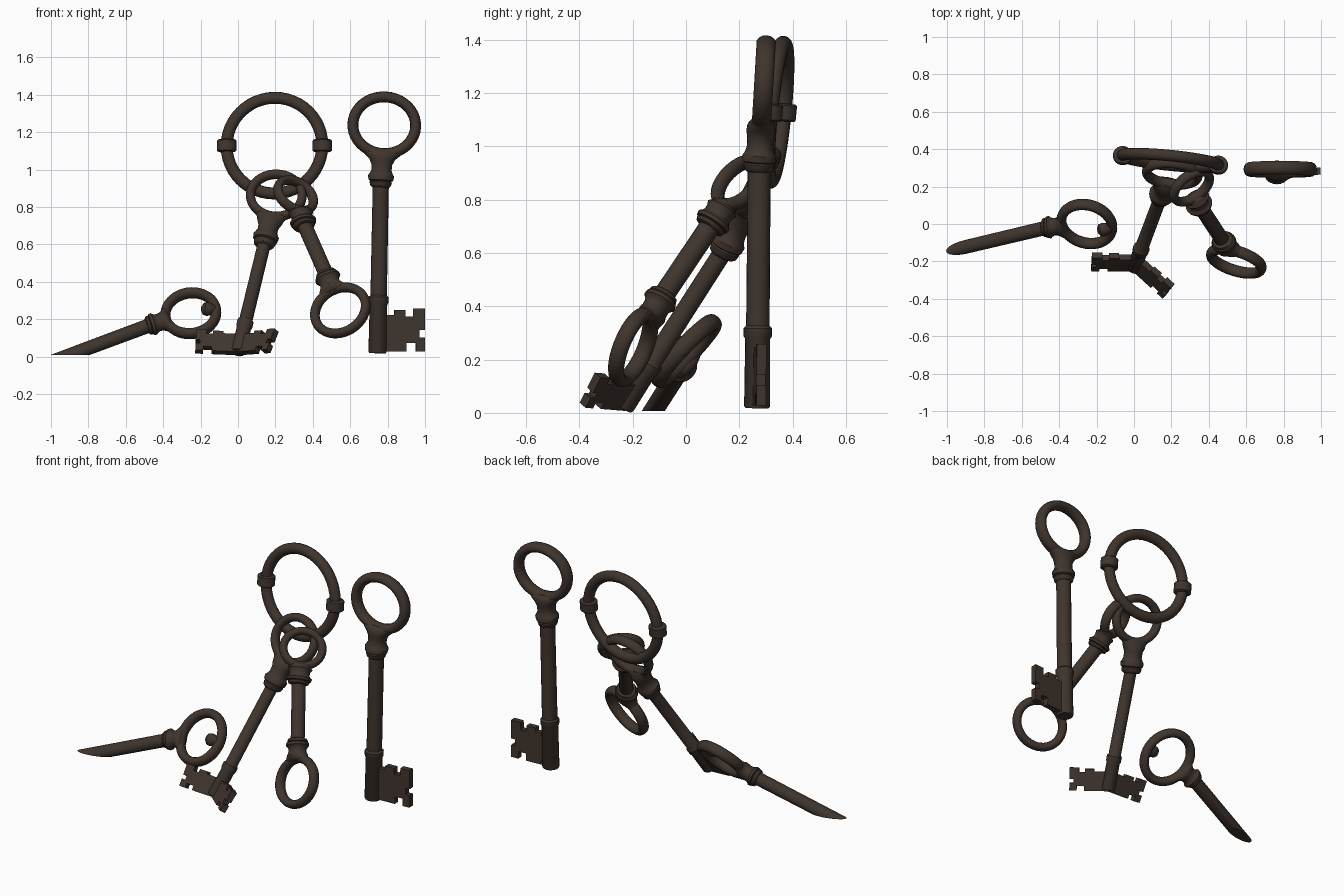
import bpy, bmesh, math
from mathutils import Vector, Matrix

if "Cube" in bpy.data.objects:
    bpy.data.objects.remove(bpy.data.objects["Cube"])

iron = bpy.data.materials.new("dark_brown_iron")
iron.diffuse_color = (0.05, 0.035, 0.027, 1)
iron.use_nodes = True
iron.node_tree.nodes["Principled BSDF"].inputs["Base Color"].default_value = iron.diffuse_color
TAU = 2 * math.pi


def frame(origin, axis, side):
    """Local x = side, local z = axis, local y = plane normal."""
    z = Vector(axis).normalized()
    x = Vector(side)
    x = (x - z * x.dot(z)).normalized()
    y = z.cross(x)
    m = Matrix((x, y, z)).transposed().to_4x4()
    m.translation = Vector(origin)
    return m


def finish(name, bm, m):
    bm.transform(m)
    bmesh.ops.recalc_face_normals(bm, faces=bm.faces)
    me = bpy.data.meshes.new(name)
    bm.to_mesh(me)
    bm.free()
    me.materials.append(iron)
    ob = bpy.data.objects.new(name, me)
    bpy.context.collection.objects.link(ob)
    bpy.context.view_layer.objects.active = ob
    ob.select_set(True)
    bpy.ops.object.shade_smooth_by_angle(angle=math.radians(40))
    ob.select_set(False)
    return ob


def skin(bm, rings, closed=False):
    """Join successive rings of points with quads."""
    vs = [[bm.verts.new(p) for p in r] for r in rings]
    n = len(vs[0])
    for i in range(len(vs) if closed else len(vs) - 1):
        a, b = vs[i], vs[(i + 1) % len(vs)]
        for j in range(n):
            bm.faces.new((a[j], a[(j + 1) % n], b[(j + 1) % n], b[j]))
    if not closed:
        bm.faces.new(vs[0])
        bm.faces.new(vs[-1])


def loft(name, m, stations, sides=20, floor=None):
    """Elliptical sections (z, width, thickness) along local z."""
    bm = bmesh.new()
    skin(bm, [[(w * math.cos(TAU * j / sides), t * math.sin(TAU * j / sides), z)
               for j in range(sides)] for z, w, t in stations])
    if floor is not None:
        p = m.inverted() @ Vector((0, 0, floor))
        nrm = m.to_3x3().inverted() @ Vector((0, 0, 1))
        cut = bmesh.ops.bisect_plane(bm, geom=bm.verts[:] + bm.edges[:] + bm.faces[:],
                                     plane_co=p, plane_no=nrm, clear_inner=True)
        bmesh.ops.edgeloop_fill(bm, edges=[e for e in cut["geom_cut"]
                                           if isinstance(e, bmesh.types.BMEdge)])
    return finish(name, bm, m)


def hoop(name, m, ra, rb, a, b, seg=40, sides=14):
    """Oval ring in the local xz plane with an oval section."""
    bm = bmesh.new()
    rings = []
    for i in range(seg):
        c, s = math.cos(TAU * i / seg), math.sin(TAU * i / seg)
        rings.append([((ra + a * math.cos(TAU * j / sides)) * c,
                       b * math.sin(TAU * j / sides),
                       (rb + a * math.cos(TAU * j / sides)) * s) for j in range(sides)])
    skin(bm, rings, closed=True)
    return finish(name, bm, m)


def head(name, collar, bow, side, k, neck=None):
    """Oval bow, flared neck and collar bead; k scales the bow, neck the neck."""
    neck = neck or k
    axis = Vector(bow) - Vector(collar)
    m, dist = frame(bow, axis, side), axis.length
    ks = max(k, .8)
    hoop(name + "_bow", m, .168 * k, .152 * k, .027 * ks + .002, .037 * ks)
    end = .133 * k
    prof = [(1.3, .044, .044), (1.25, .054, .054), (1.12, .060, .058), (1.08, .056, .054),
            (1.05, .066, .062), (.9, .070, .064), (.82, .062, .056), (.7, .054, .050),
            (.5, .056, .050), (.33, .068, .054)]
    top = [(.2, .090, .054), (.08, .108, .046), (0, .106, .032)]
    loft(name + "_neck", m, [(-(end + (dist - end) * f), w * neck, t * neck) for f, w, t in prof]
         + [(-(end + (dist - end) * f), w * k, t * ks) for f, w, t in top])


def shaft(name, a, b, prof, floor=None):
    axis = Vector(b) - Vector(a)
    m = frame(a, axis, (1, 0, 0) if abs(axis.normalized().x) < .8 else (0, 1, 0))
    loft(name, m, [(z, r, r) for z, r in prof], floor=floor)
    return axis


def bit(name, tip, axis, side, ku=1, kz=1, th=.036):
    """Notched plate that works the lock."""
    outline = [(0, .01), (.155, .01), (.155, .055), (.205, .055), (.205, .01), (.252, .01),
               (.252, .085), (.225, .085), (.225, .125), (.252, .125), (.252, .24),
               (.19, .24), (.19, .195), (.15, .195), (.15, .23), (.09, .23),
               (.09, .205), (0, .205)]
    bm = bmesh.new()
    f = bm.faces.new([bm.verts.new((u * ku, -th / 2, z * kz)) for u, z in outline])
    ext = bmesh.ops.extrude_face_region(bm, geom=[f])
    bmesh.ops.translate(bm, vec=(0, th, 0),
                        verts=[v for v in ext["geom"] if isinstance(v, bmesh.types.BMVert)])
    s = Vector(side).normalized()
    finish(name, bm, frame(tip, axis - s * s.dot(axis), s))


def key_profile(length, k, sleeve):
    """Stem with a thicker sleeve at the bit end."""
    return [(0, .044 * k), (.008, .049 * k), (sleeve - .03, .047 * k), (sleeve - .02, .053 * k),
            (sleeve + .01, .054 * k), (sleeve + .02, .044 * k), (length, .043 * k)]


# Key ring with two joint collars
rc, rside, rup = Vector((.195, .34, 1.128)), Vector((1, -.1, 0)), Vector((0, .1, 1))
hoop("key_ring", frame(rc, rup, rside), .257, .257, .032, .031, seg=48)
for label, sgn in (("left", -1), ("right", 1)):
    m = frame(rc + rside.normalized() * .257 * sgn, rup, rside)
    loft(label + "_ring_collar", m, [(-.033, .044, .042), (-.027, .052, .049),
                                     (.027, .052, .049), (.033, .044, .042)])

# Upright key
tip, col, bow = (.746, .267, .018), (.764, .275, .95), (.782, .292, 1.237)
ax = shaft("upright_key_shaft", tip, col, key_profile(.932, 1, .29))
head("upright_key", col, bow, (1, 0, 0), 1)
bit("upright_key_bit", tip, ax, (1, .06, 0))

# Leaning key with two bits
tip, col, bow = Vector((0, -.235, .022)), (.147, .155, .63), (.205, .27, .862)
ax = shaft("leaning_key_shaft", tip, col, key_profile(.74, .82, .19))
head("leaning_key", col, bow, (.96, -.15, -.15), .83, 1.0)
root = tip - ax.normalized() * .012
bit("leaning_key_right_bit", root, ax, (.17, -.155, .012), .88, .58)
bit("leaning_key_left_bit", root, ax, (-.2, .0, .008), .9, .58)

# Hanging link with a bow at each end
lo, hi = Vector((.478, -.095, .425)), Vector((.35, .1, .715))
shaft("link_shaft", lo, hi, [(0, .04), ((hi - lo).length, .04)])
head("link_lower", lo, (.547, -.198, .247), (.88, -.1, .47), .86, 1.0)
head("link_upper", hi, (.308, .2, .862), (.74, .55, -.04), .66, 1.05)

# Fallen key, its stem sunk into the ground
base, col, bow = Vector((-.89, -.12, .012)), Vector((-.46, -.018, .172)), Vector((-.252, .0, .232))
d = (col - base).normalized()
shaft("fallen_key_shaft", base - d * .3, col,
      [(0, .036), (.3 + (col - base).length, .038)], floor=.008)
head("fallen_key", col, bow, (-.3, .68, .66), .9)
# Small stub inside the fallen key's bow
start = Vector((-.125, -.02, .25))
loft("fallen_key_stub", frame(start, (-1, -.25, .1), (0, 1, 0)),
     [(0, .024, .024), (.02, .032, .032), (.04, .037, .037), (.06, .033, .033), (.072, .014, .014)],
     sides=14)
